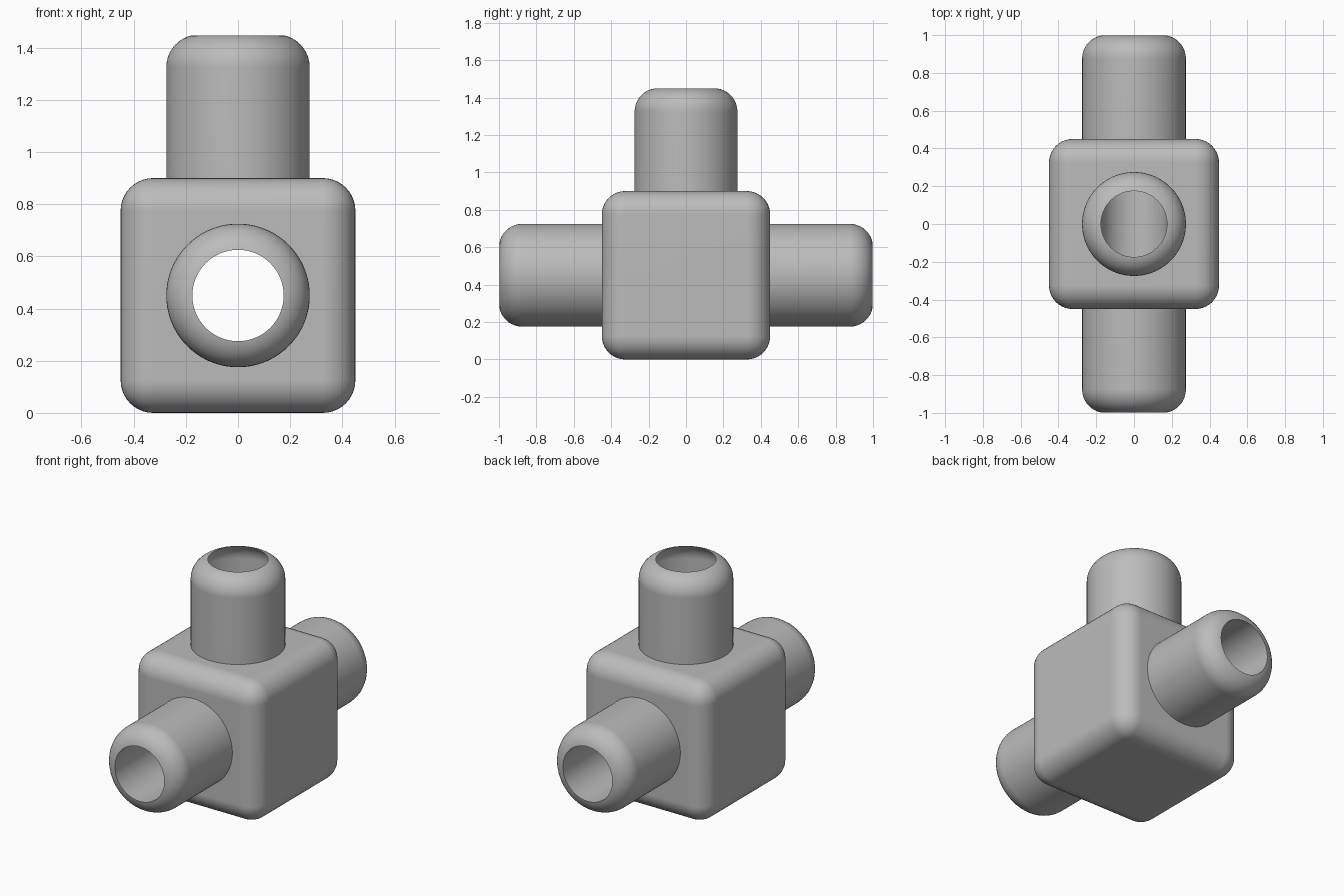
import bpy, bmesh, math
from mathutils import Matrix

cube = bpy.data.objects.get("Cube")
if cube:
    bpy.data.objects.remove(cube)

SIDES = 96
BODY = 0.9          # edge of the central block
MID = BODY / 2      # height of the horizontal pipe
OUTER, BORE = 0.275, 0.175
ROUND = 0.125       # fillet radius

grey = bpy.data.materials.new("plain grey")
grey.use_nodes = True
colour = (0.5, 0.5, 0.5, 1)
grey.diffuse_color = colour
grey.node_tree.nodes["Principled BSDF"].inputs["Base Color"].default_value = colour


def make_object(name, bm):
    mesh = bpy.data.meshes.new(name)
    bmesh.ops.recalc_face_normals(bm, faces=bm.faces)
    bm.to_mesh(mesh)
    bm.free()
    mesh.materials.append(grey)
    obj = bpy.data.objects.new(name, mesh)
    bpy.context.collection.objects.link(obj)
    return obj


def lathe(name, profile, turn):
    """Spin (radius, height) points about z, then turn about x at the block centre."""
    bm = bmesh.new()
    rings = []
    for r, h in profile:
        rings.append([bm.verts.new((r * math.cos(a), r * math.sin(a), h))
                      for a in (2 * math.pi * (i + 0.5) / SIDES for i in range(SIDES))])
    for low, high in zip(rings, rings[1:]):
        for i in range(SIDES):
            j = (i + 1) % SIDES
            bm.faces.new((low[i], low[j], high[j], high[i]))
    bm.faces.new(rings[0])
    bm.faces.new(rings[-1])
    matrix = Matrix.Translation((0, 0, MID)) @ Matrix.Rotation(turn, 4, "X")
    bmesh.ops.transform(bm, matrix=matrix, verts=bm.verts)
    return make_object(name, bm)


def combine(target, tool, operation):
    mod = target.modifiers.new(tool.name, "BOOLEAN")
    mod.operation, mod.object, mod.solver = operation, tool, "EXACT"
    bpy.context.view_layer.objects.active = target
    bpy.ops.object.modifier_apply(modifier=mod.name)
    bpy.data.objects.remove(tool)


# Central block with rounded edges
bm = bmesh.new()
bmesh.ops.create_cube(bm, size=BODY, matrix=Matrix.Translation((0, 0, MID)))
bmesh.ops.bevel(bm, geom=bm.edges[:], offset=ROUND, segments=10, profile=0.5,
                affect="EDGES")
fitting = make_object("tee_fitting", bm)

# Three outlet pipes with rounded ends
rim = OUTER - ROUND
arc = [(rim + ROUND * math.cos(a), 1 - ROUND + ROUND * math.sin(a))
       for a in (math.pi / 2 * i / 10 for i in range(11))]
turns = {"top": 0, "front": math.pi / 2, "back": -math.pi / 2}
for side, turn in turns.items():
    combine(fitting, lathe(side + "_pipe", [(OUTER, 0.35)] + arc, turn), "UNION")

# Through bore, then the branch bore that meets it
combine(fitting, lathe("through_bore", [(BORE, -1.1), (BORE, 1.1)], math.pi / 2), "DIFFERENCE")
combine(fitting, lathe("branch_bore", [(BORE - 0.0005, 0), (BORE - 0.0005, 1.1)], 0), "DIFFERENCE")

# Smooth rounds, flat block faces, crisp rims
bpy.ops.object.select_all(action="DESELECT")
fitting.select_set(True)
bpy.context.view_layer.objects.active = fitting
bpy.ops.object.shade_smooth_by_angle(angle=math.radians(30))
weighted = fitting.modifiers.new("even_normals", "WEIGHTED_NORMAL")
weighted.keep_sharp = True
